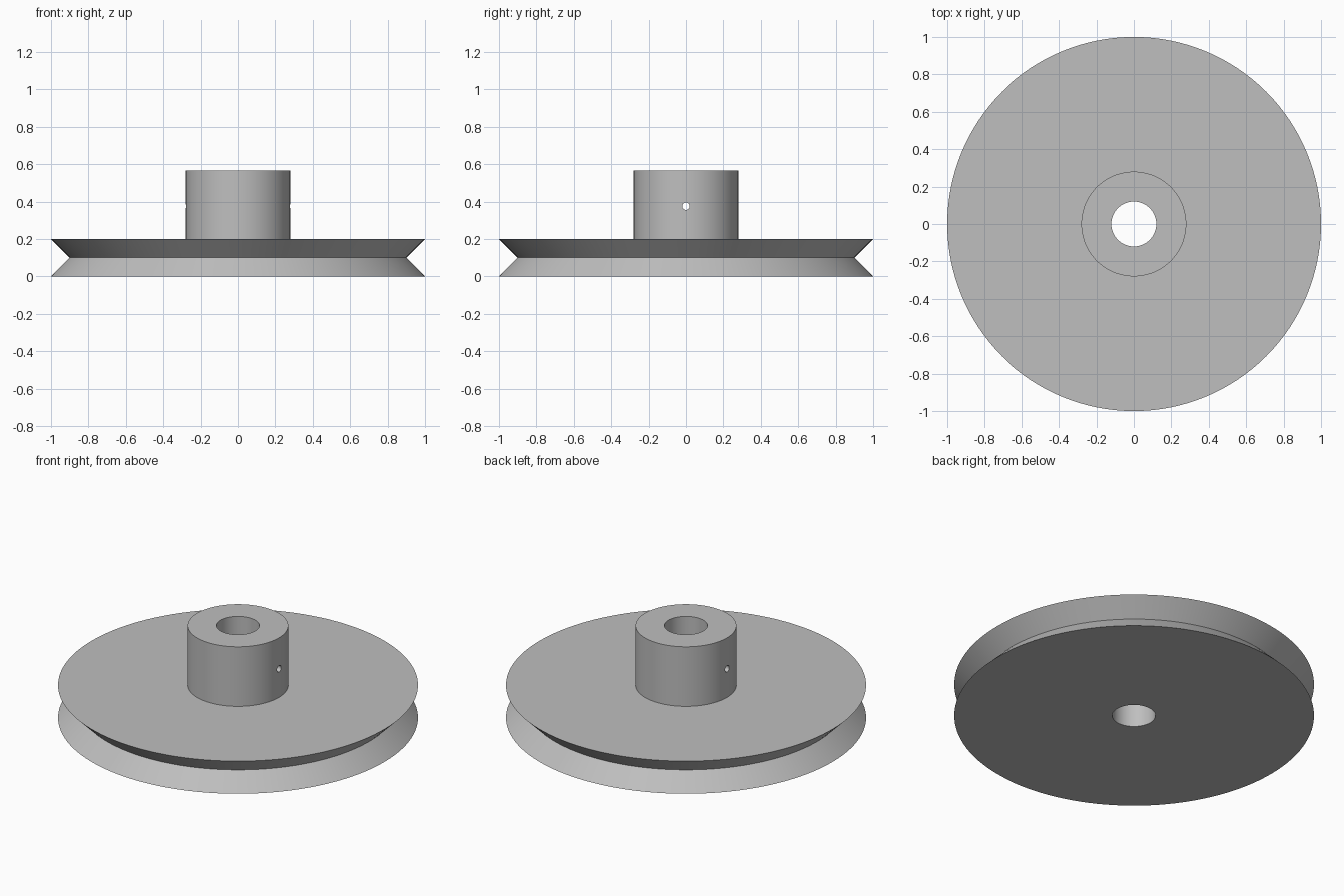
import bpy, bmesh
from math import cos, sin, tau, radians

cube = bpy.data.objects.get("Cube")
if cube:
    bpy.data.objects.remove(cube, do_unlink=True)

SIDES = 128
BORE, HUB, RIM, GROOVE = 0.12, 0.28, 1.0, 0.9
DISC_TOP, HUB_TOP = 0.2, 0.565
SCREW_Z, SCREW_R = 0.375, 0.02

grey = bpy.data.materials.new("grey metal")
grey.use_nodes = True
colour = (0.52, 0.52, 0.52, 1)
grey.diffuse_color = colour
grey.node_tree.nodes["Principled BSDF"].inputs["Base Color"].default_value = colour


def lathe(name, profile):
    """Revolve a closed (radius, z) profile about the z axis."""
    bm = bmesh.new()
    rings = [[bm.verts.new((r * cos(tau * i / SIDES), r * sin(tau * i / SIDES), z))
              for i in range(SIDES)] for r, z in profile]
    for a, b in zip(rings, rings[1:] + rings[:1]):
        for i in range(SIDES):
            j = (i + 1) % SIDES
            bm.faces.new((a[i], a[j], b[j], b[i]))
    bmesh.ops.recalc_face_normals(bm, faces=bm.faces)
    mesh = bpy.data.meshes.new(name)
    bm.to_mesh(mesh)
    bm.free()
    obj = bpy.data.objects.new(name, mesh)
    bpy.context.collection.objects.link(obj)
    obj.data.materials.append(grey)
    return obj


# Grooved disc and hub in one turned piece, with a bore right through
pulley = lathe("pulley_wheel", [
    (BORE, 0), (RIM, 0), (GROOVE, DISC_TOP / 2), (RIM, DISC_TOP),
    (HUB, DISC_TOP), (HUB, HUB_TOP), (BORE, HUB_TOP)])

# Set screw hole drilled crosswise through both hub walls
bpy.ops.mesh.primitive_cylinder_add(vertices=32, radius=SCREW_R, depth=1,
                                    location=(0, 0, SCREW_Z), rotation=(0, tau / 4, 0))
drill = bpy.context.object
drill.name = "screw_hole_cutter"
drill.hide_render = True
drill.data.materials.append(grey)

cut = pulley.modifiers.new("screw hole", 'BOOLEAN')
cut.operation = 'DIFFERENCE'
cut.solver = 'EXACT'
cut.object = drill

bpy.ops.object.select_all(action='DESELECT')
pulley.select_set(True)
bpy.context.view_layer.objects.active = pulley
bpy.ops.object.modifier_apply(modifier=cut.name)
bpy.data.objects.remove(drill, do_unlink=True)
bpy.ops.object.shade_smooth_by_angle(angle=radians(30))
